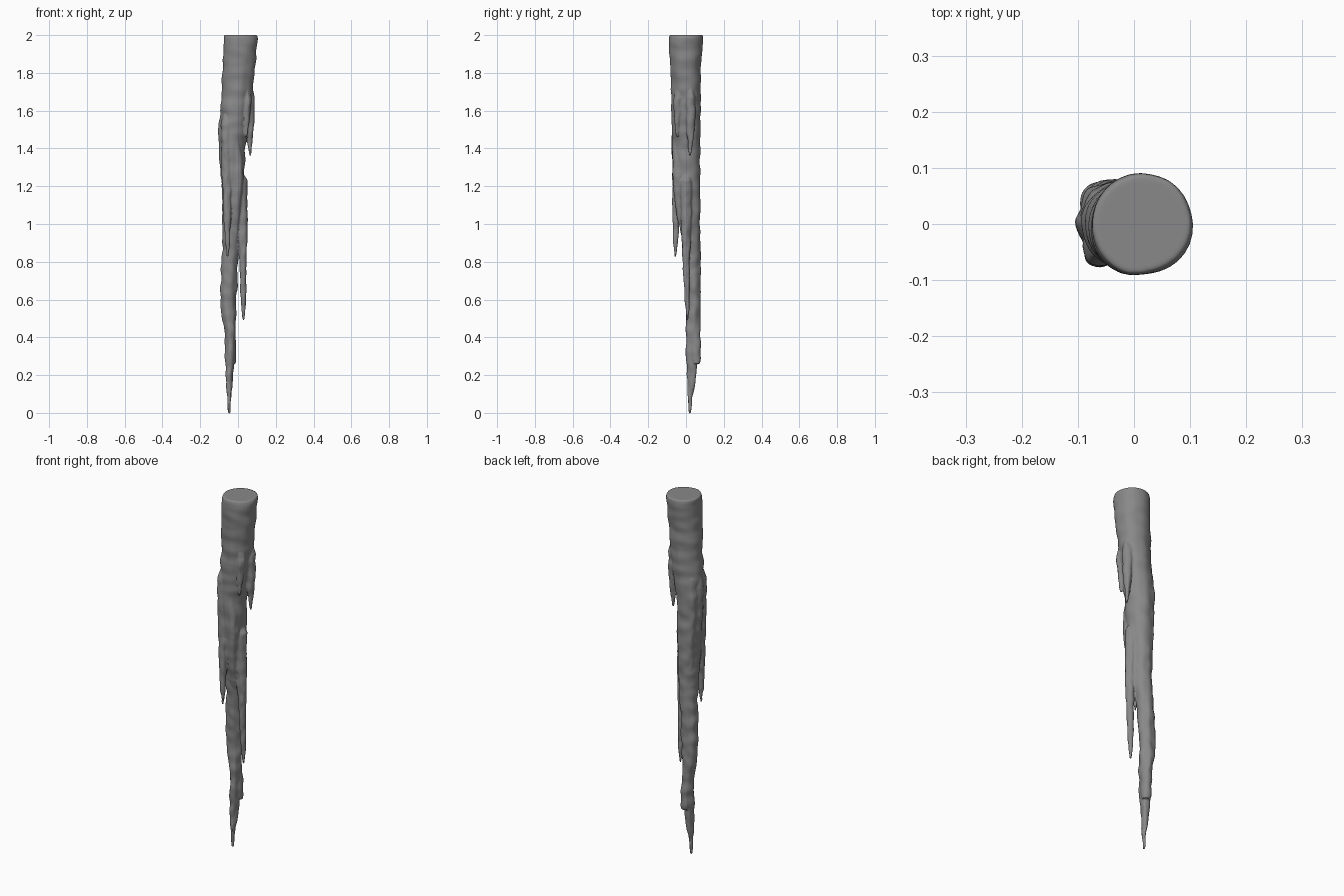
import bpy, bmesh, math
from mathutils import Vector, noise

SEG = 32


def interp(rows, z):
    """Interpolate section rows (z, x0, x1, y0, y1), listed top to bottom."""
    for a, b in zip(rows, rows[1:]):
        if a[0] >= z >= b[0]:
            t = (a[0] - z) / (a[0] - b[0])
            return [p + (q - p) * t for p, q in zip(a[1:], b[1:])]
    return rows[-1][1:]


def loft(bm, rows, wobble=0.004):
    """Closed rippled tube through bounding sections."""
    top, bot = rows[0][0], rows[-1][0]
    n = max(8, int((top - bot) / 0.008))
    rings = []
    for i in range(n + 1):
        z = top + (bot - top) * i / n
        x0, x1, y0, y1 = interp(rows, z)
        rx, ry = (x1 - x0) / 2, (y1 - y0) / 2
        cx, cy = (x0 + x1) / 2, (y0 + y1) / 2
        ring = []
        for j in range(SEG):
            a = 2 * math.pi * j / SEG
            c, s = math.cos(a), math.sin(a)
            # horizontal growth ripples and irregular lumps
            d = 0.0015 + noise.noise(Vector((c * 0.8 + cx * 9, s * 0.8, z * 19))) * wobble * 1.6
            d += noise.noise(Vector((c * 1.7, s * 1.7 + cy * 9, z * 4))) * wobble
            d = max(-0.2 * min(rx, ry), min(d, 0.3 * min(rx, ry)))
            ring.append(bm.verts.new((cx + (rx + d) * c, cy + (ry + d) * s, z)))
        rings.append(ring)
    for r, q in zip(rings, rings[1:]):
        for j in range(SEG):
            k = (j + 1) % SEG
            bm.faces.new((r[j], q[j], q[k], r[k]))
    bm.faces.new(rings[0])
    bm.faces.new(rings[-1][::-1])


def drip(bm, pts, wobble=0.0035):
    """Thin runnel: points (z, x, y, radius)."""
    loft(bm, [(z, x - r, x + r, y - r, y + r) for z, x, y, r in pts], wobble)


bm = bmesh.new()

# main trunk, from the broken top to the hanging tip
loft(bm, [
    (2.001, -0.073, 0.1, -0.087, 0.087), (1.985, -0.078, 0.103, -0.09, 0.089),
    (1.9, -0.077, 0.097, -0.087, 0.085), (1.75, -0.084, 0.081, -0.079, 0.078),
    (1.6, -0.091, 0.063, -0.073, 0.075), (1.4, -0.093, 0.039, -0.069, 0.074),
    (1.25, -0.088, 0.031, -0.065, 0.074), (1.1, -0.083, 0.025, -0.052, 0.073),
    (0.95, -0.082, 0.015, -0.022, 0.073), (0.8, -0.087, 0.0, -0.008, 0.076),
    (0.6, -0.091, -0.012, 0.002, 0.077), (0.52, -0.087, -0.012, 0.003, 0.076),
    (0.43, -0.069, -0.013, 0.003, 0.073), (0.28, -0.067, -0.021, 0.003, 0.06),
    (0.17, -0.061, -0.031, 0.007, 0.052), (0.08, -0.056, -0.036, 0.011, 0.034),
    (-0.004, -0.052, -0.042, 0.015, 0.025)])

# blunt lobe near the tip
drip(bm, [(0.46, -0.04, 0.048, 0.023), (0.36, -0.034, 0.053, 0.025),
          (0.28, -0.034, 0.053, 0.023), (0.26, -0.034, 0.053, 0.019)])
# long right drip
drip(bm, [(1.26, 0.01, 0.0, 0.02), (1.23, 0.018, 0.0, 0.03), (1.1, 0.02, 0.0, 0.028),
          (0.95, 0.024, 0.0, 0.024), (0.84, 0.026, 0.0, 0.019), (0.7, 0.027, 0.004, 0.015),
          (0.58, 0.029, 0.007, 0.011), (0.49, 0.029, 0.009, 0.004)])
# front left drip
drip(bm, [(1.58, -0.06, -0.04, 0.018), (1.52, -0.063, -0.046, 0.027),
          (1.3, -0.06, -0.047, 0.026), (1.1, -0.058, -0.051, 0.021),
          (0.96, -0.057, -0.054, 0.014), (0.9, -0.056, -0.056, 0.011),
          (0.825, -0.055, -0.057, 0.004)])
# front middle runnel
drip(bm, [(1.5, -0.01, -0.045, 0.02), (1.25, 0.0, -0.043, 0.028),
          (1.1, -0.012, -0.032, 0.026), (0.96, -0.018, -0.012, 0.018), (0.88, -0.02, 0.0, 0.006)])
# left shoulder, two overlapping runnels
drip(bm, [(1.6, -0.066, 0.0, 0.02), (1.5, -0.069, 0.0, 0.035),
          (1.3, -0.06, 0.0, 0.034), (1.05, -0.05, 0.01, 0.026)])
drip(bm, [(1.56, -0.055, 0.035, 0.025), (1.46, -0.06, 0.036, 0.031),
          (1.3, -0.055, 0.04, 0.029), (1.05, -0.05, 0.04, 0.026)])
# short right drips
drip(bm, [(1.72, 0.055, 0.022, 0.016), (1.67, 0.06, 0.022, 0.026), (1.56, 0.062, 0.024, 0.024),
          (1.47, 0.063, 0.024, 0.017), (1.42, 0.064, 0.023, 0.012), (1.36, 0.065, 0.022, 0.004)])
drip(bm, [(1.71, 0.045, -0.04, 0.014), (1.66, 0.05, -0.042, 0.022), (1.57, 0.047, -0.045, 0.016),
          (1.52, 0.045, -0.047, 0.011), (1.46, 0.044, -0.048, 0.004)])

bmesh.ops.recalc_face_normals(bm, faces=bm.faces)
me = bpy.data.meshes.new("icicle")
bm.to_mesh(me)
bm.free()
icicle = bpy.data.objects.new("icicle", me)
bpy.context.collection.objects.link(icicle)

# fuse the runnels into one melted surface
rm = icicle.modifiers.new("fuse", 'REMESH')
rm.mode = 'VOXEL'
rm.voxel_size = 0.0045
sm = icicle.modifiers.new("melt", 'SMOOTH')
sm.factor = 0.5
sm.iterations = 3

bpy.context.view_layer.objects.active = icicle
icicle.select_set(True)
for m in ("fuse", "melt"):
    bpy.ops.object.modifier_apply(modifier=m)
bpy.ops.object.shade_smooth_by_angle(angle=math.radians(45))

# dark grey
mat = bpy.data.materials.new("dark_grey")
mat.diffuse_color = (0.25, 0.25, 0.25, 1)
icicle.data.materials.clear()
icicle.data.materials.append(mat)
